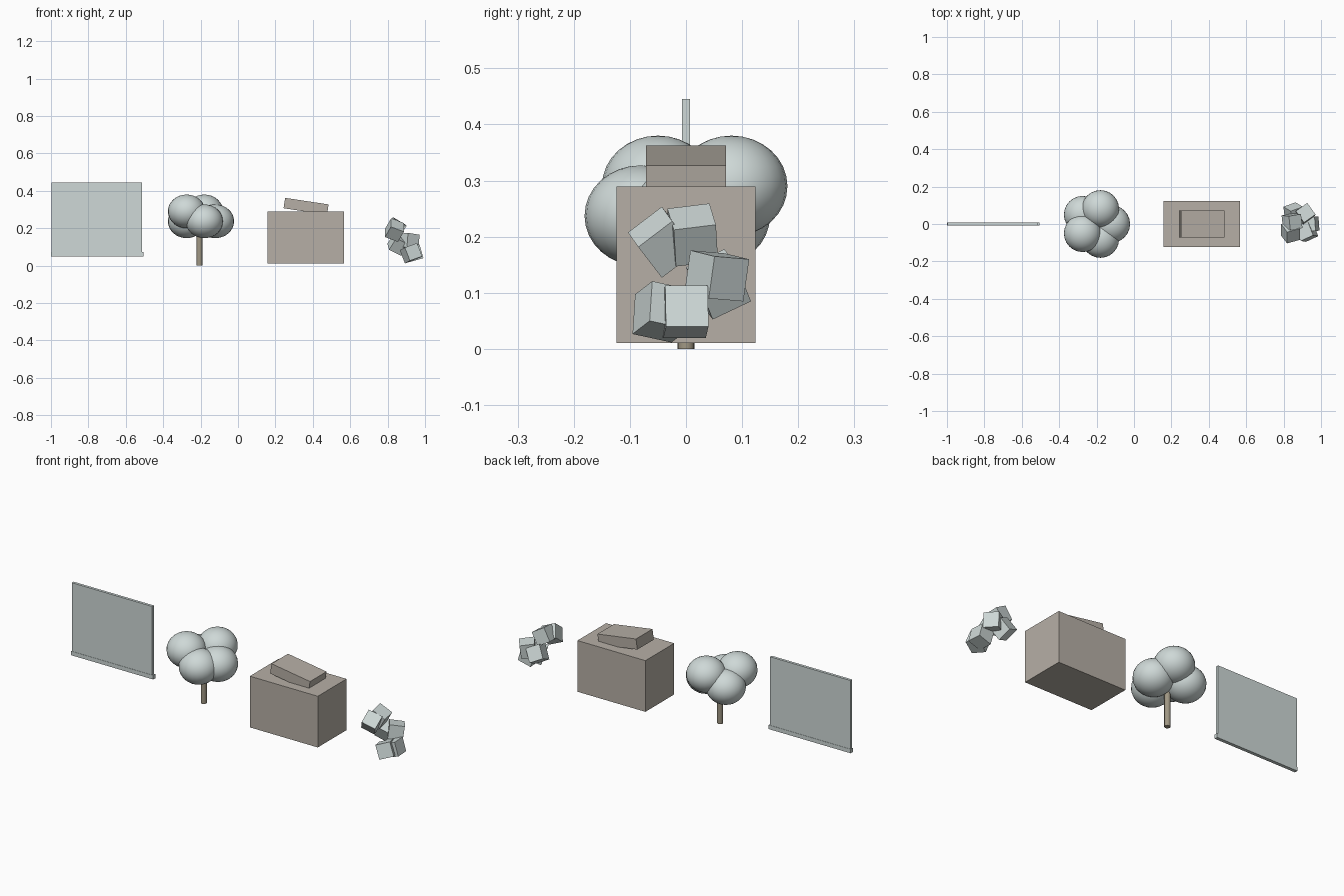
import bpy
from math import cos, sin, pi, radians

cube = bpy.data.objects.get("Cube")
if cube:
    bpy.data.objects.remove(cube, do_unlink=True)


def material(name, rgb):
    m = bpy.data.materials.new(name)
    m.use_nodes = True
    m.diffuse_color = (*rgb, 1)
    m.node_tree.nodes["Principled BSDF"].inputs["Base Color"].default_value = (*rgb, 1)
    return m


PALE = material("pale grey", (0.62, 0.69, 0.68))
STONE = material("warm stone", (0.47, 0.43, 0.38))
BARK = material("bark brown", (0.35, 0.31, 0.23))


def finish(name, mat):
    ob = bpy.context.object
    ob.name = name
    ob.data.materials.append(mat)
    return ob


def box(name, mat, centre, size, turn=(0, 0, 0)):
    bpy.ops.mesh.primitive_cube_add(size=1, location=centre,
                                    rotation=[radians(a) for a in turn])
    bpy.context.object.scale = size
    return finish(name, mat)


# Thin upright panel with a bottom rail
box("panel", PALE, (-0.755, 0, 0.248), (0.485, 0.015, 0.395))
box("panel_rail", PALE, (-0.7525, 0, 0.061), (0.495, 0.018, 0.022))

# Tree: trunk and a ring of five flattened leaf balls
TREE_X = -0.206
bpy.ops.mesh.primitive_cylinder_add(vertices=16, radius=0.015, depth=0.24,
                                    location=(TREE_X, 0, 0.12))
finish("trunk", BARK)
bpy.ops.object.shade_smooth_by_angle()
for i in range(5):
    a = i * 2 * pi / 5
    z = 0.29 if i % 2 else 0.237
    bpy.ops.mesh.primitive_uv_sphere_add(
        segments=24, ring_count=16, radius=0.1,
        location=(TREE_X + 0.085 * cos(a), 0.085 * sin(a), z))
    bpy.context.object.scale.z = 0.9
    finish(f"leaf_ball_{i + 1}", PALE)
    bpy.ops.object.shade_smooth_by_angle()

# Block with a tilted slab sunk into its top
box("block", STONE, (0.363, 0, 0.15), (0.41, 0.248, 0.279))
box("tilted_slab", STONE, (0.364, 0, 0.317), (0.235, 0.142, 0.056), (0, 8.6, 0))

# Tumbling cluster of small cubes
CLUSTER = [
    ((0.837, -0.043, 0.190), (40, 20, 15)),
    ((0.845, 0.012, 0.203), (8, 30, 10)),
    ((0.915, 0.055, 0.130), (-4, 8, 35)),
    ((0.855, 0.058, 0.115), (28, 25, 20)),
    ((0.925, -0.043, 0.066), (-12, -18, 25)),
    ((0.942, -0.001, 0.066), (0, -16, 4)),
]
for i, (centre, turn) in enumerate(CLUSTER):
    box(f"small_cube_{i + 1}", PALE, centre, (0.076, 0.076, 0.076), turn)
